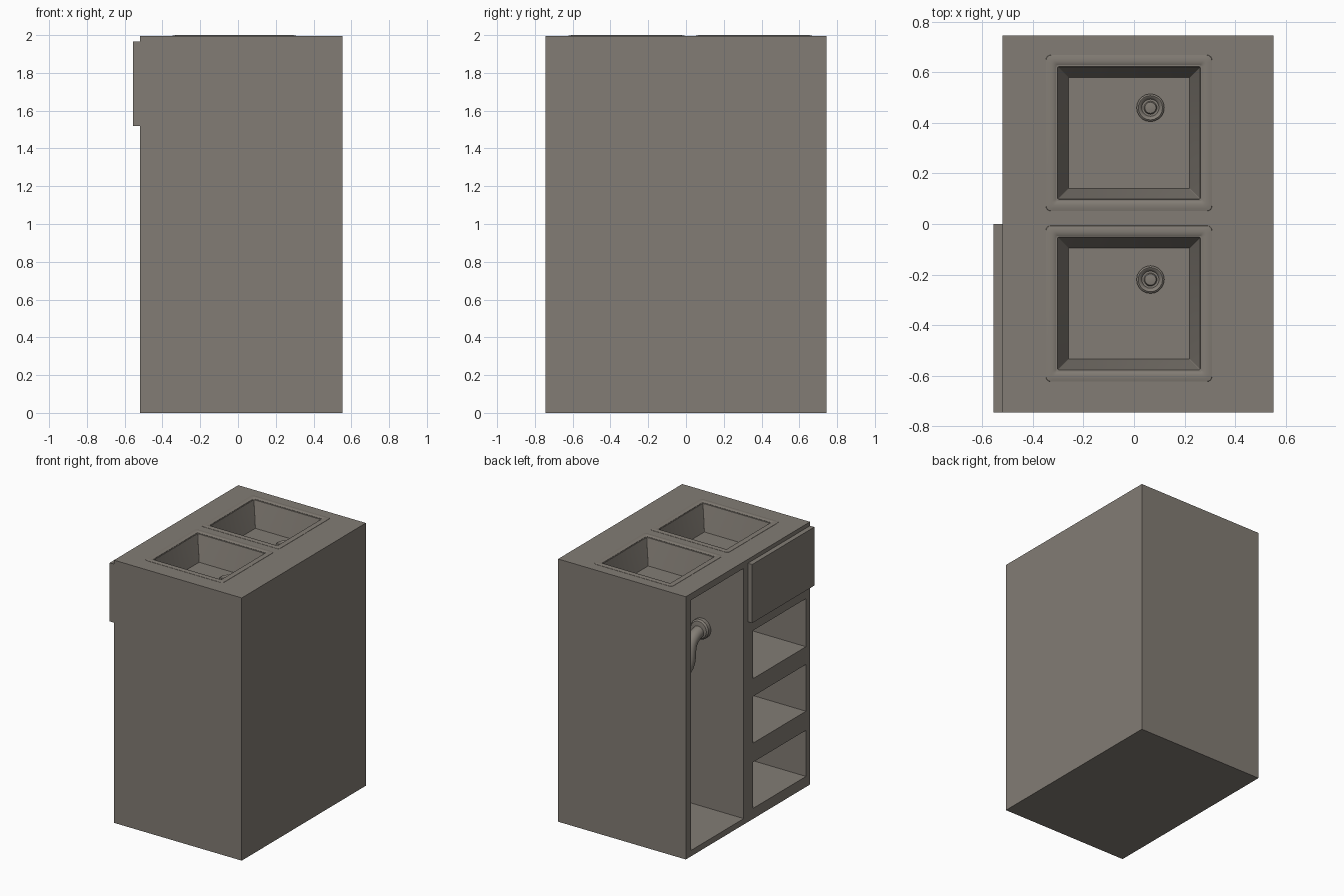
import bpy, bmesh, math
from mathutils import Matrix

if "Cube" in bpy.data.objects:
    bpy.data.objects.remove(bpy.data.objects["Cube"])

mat = bpy.data.materials.new("warm_grey")
mat.diffuse_color = (0.225, 0.203, 0.176, 1)
mat.use_nodes = True
mat.node_tree.nodes["Principled BSDF"].inputs["Base Color"].default_value = mat.diffuse_color

TOP = 1.995
RIM = (-0.35, 0.31)                        # sink extent along x
SINKS = ((0.05, 0.67), (-0.625, -0.005))   # sink extents along y
DRAINS = ((0.065, 0.46), (0.065, -0.22))


def add(name, bm, smooth=False):
    bmesh.ops.recalc_face_normals(bm, faces=bm.faces)
    me = bpy.data.meshes.new(name)
    bm.to_mesh(me)
    bm.free()
    ob = bpy.data.objects.new(name, me)
    bpy.context.collection.objects.link(ob)
    me.materials.append(mat)
    if smooth:
        select(ob)
        bpy.ops.object.shade_smooth_by_angle(angle=math.radians(35))
    return ob


def select(ob):
    bpy.ops.object.select_all(action='DESELECT')
    ob.select_set(True)
    bpy.context.view_layer.objects.active = ob


def box(name, x, y, z):
    bm = bmesh.new()
    bmesh.ops.create_cube(bm, size=1)
    for v in bm.verts:
        v.co = [lo + (c + 0.5) * (hi - lo) for c, (lo, hi) in zip(v.co, (x, y, z))]
    return add(name, bm)


def skin(bm, rings):
    """Bridge successive rings of points and cap both ends."""
    loops = [[bm.verts.new(p) for p in r] for r in rings]
    n = len(loops[0])
    for a, b in zip(loops, loops[1:]):
        for i in range(n):
            j = (i + 1) % n
            bm.faces.new((a[i], a[j], b[j], b[i]))
    bm.faces.new(loops[0])
    bm.faces.new(loops[-1])


def round_rect(x, y, inset, r, z, steps=4):
    x0, x1, y0, y1 = x[0] + inset, x[1] - inset, y[0] + inset, y[1] - inset
    corners = ((x1 - r, y1 - r), (x0 + r, y1 - r), (x0 + r, y0 + r), (x1 - r, y0 + r))
    pts = []
    for k, (cx, cy) in enumerate(corners):
        for s in range(steps + 1):
            a = math.pi / 2 * (k + s / steps)
            pts.append((cx + r * math.cos(a), cy + r * math.sin(a), z))
    return pts


def lathe(name, profile, matrix, n=20):
    bm = bmesh.new()
    skin(bm, [[(r * math.cos(2 * math.pi * i / n), r * math.sin(2 * math.pi * i / n), z)
               for i in range(n)] for r, z in profile])
    bm.transform(matrix)
    return add(name, bm, True)


# cabinet body, hollowed by the compartments and sink holes
cabinet = box("cabinet", (-0.52, 0.553), (-0.745, 0.745), (0, TOP))
cutters = [box("tall_cutter", (-0.6, 0.50), (0.05, 0.685), (0.045, 1.945))]
for z in ((0.08, 0.43), (0.575, 0.93), (1.065, 1.43), (1.56, 1.945)):
    cutters.append(box("shelf_cutter", (-0.6, 0.50), (-0.697, -0.06), z))
for y in SINKS:
    cutters.append(box("sink_cutter", (RIM[0] + 0.044, RIM[1] - 0.044),
                       (y[0] + 0.044, y[1] - 0.044), (1.78, 2.1)))
for c in cutters:
    select(cabinet)
    m = cabinet.modifiers.new("cut", 'BOOLEAN')
    m.operation, m.solver, m.object = 'DIFFERENCE', 'EXACT', c
    bpy.ops.object.modifier_apply(modifier=m.name)
    bpy.data.objects.remove(c)

# closed drawer front
box("drawer_front", (-0.556, -0.519), (-0.745, 0), (1.52, 1.965))

# sinks: outer shell, rolled rim, sloped walls, floor (inset, corner radius, z)
SINK_PROFILE = ((0.085, 0.004, 1.785), (0.046, 0.004, 1.975), (0.046, 0.004, TOP - 0.002),
                (0, 0.02, TOP - 0.002), (0.002, 0.02, 1.9965), (0.012, 0.018, 1.999),
                (0.024, 0.014, 2.0), (0.038, 0.008, 1.998), (0.048, 0.004, 1.990),
                (0.09, 0.003, 1.80))
for y, d in zip(SINKS, DRAINS):
    bm = bmesh.new()
    skin(bm, [round_rect(RIM, y, i, r, z) for i, r, z in SINK_PROFILE])
    add("sink", bm, True)
    # drain ring with dished centre and stopper
    lathe("drain", ((0.055, -0.002), (0.055, 0.012), (0.048, 0.018), (0.040, 0.014),
                    (0.034, 0.003), (0.026, 0.003), (0.022, 0.012), (0.010, 0.014)),
          Matrix.Translation((d[0], d[1], 1.80)))

# waste pipe: down from the drain, through a trap, out to the partition
cu = bpy.data.curves.new("waste_pipe", 'CURVE')
cu.dimensions = '3D'
cu.bevel_depth, cu.bevel_resolution, cu.resolution_u = 0.045, 4, 8
path = ((0.065, 0.46, 1.79), (0.065, 0.46, 1.30), (-0.05, 0.37, 1.06),
        (-0.17, 0.25, 1.16), (-0.17, 0.17, 1.35), (-0.17, 0.04, 1.40))
sp = cu.splines.new('BEZIER')
sp.bezier_points.add(len(path) - 1)
for p, co in zip(sp.bezier_points, path):
    p.co = co
    p.handle_left_type = p.handle_right_type = 'AUTO'
pipe = bpy.data.objects.new("waste_pipe", cu)
bpy.context.collection.objects.link(pipe)
cu.materials.append(mat)
select(pipe)
bpy.ops.object.convert(target='MESH')
bpy.ops.object.shade_smooth_by_angle(angle=math.radians(35))

# flange where the pipe meets the partition
lathe("pipe_flange", ((0.075, 0), (0.075, 0.03), (0.065, 0.042), (0.045, 0.046)),
      Matrix.Translation((-0.17, 0.049, 1.40)) @ Matrix.Rotation(-math.pi / 2, 4, 'X'))
